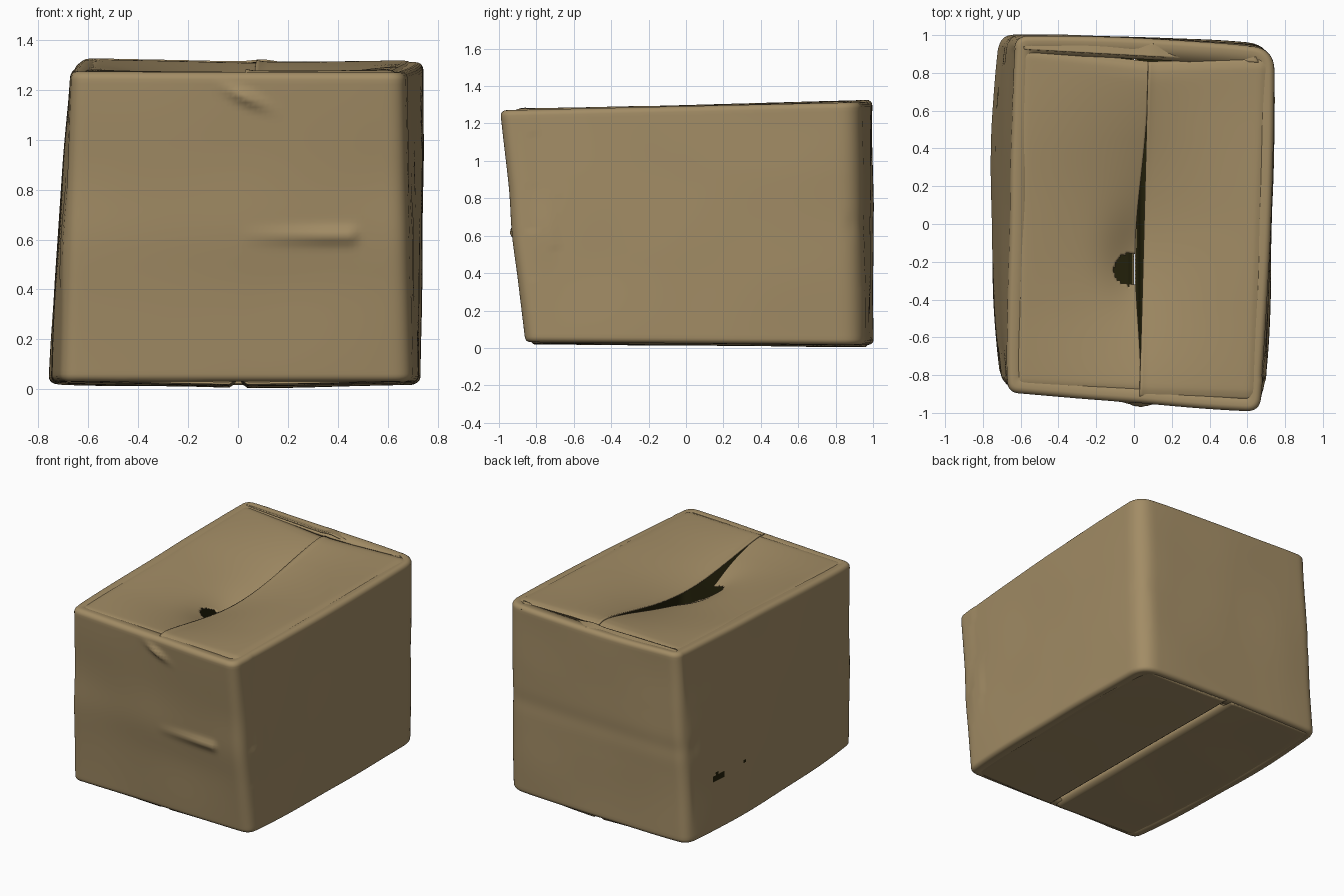
import bpy, bmesh, math
from mathutils import Vector, noise

if "Cube" in bpy.data.objects:
    bpy.data.objects.remove(bpy.data.objects["Cube"])


def material(name, rgb):
    m = bpy.data.materials.new(name)
    m.diffuse_color = (*rgb, 1)
    m.use_nodes = True
    m.node_tree.nodes["Principled BSDF"].inputs["Base Color"].default_value = m.diffuse_color
    return m


CARD = material("brown cardboard", (0.36, 0.262, 0.13))
DARK = material("dark inside", (0.016, 0.014, 0.003))


def lerp(a, b, t):
    return a + (b - a) * t


def gauss(d, w):
    return math.exp(-(d / w) ** 2)


def wobble(p, amount=0.005):
    return amount * noise.noise(Vector(p) * 2.2 + Vector((20, 20, 20)))


def finish(name, bm, thickness=0.012):
    me = bpy.data.meshes.new(name)
    bm.to_mesh(me)
    bm.free()
    me.materials.append(CARD)
    me.materials.append(DARK)
    ob = bpy.data.objects.new(name, me)
    bpy.context.collection.objects.link(ob)
    # cardboard thickness, dark on the inner side
    s = ob.modifiers.new("thickness", 'SOLIDIFY')
    s.thickness = thickness
    s.offset = -1
    s.material_offset = 1
    bpy.context.view_layer.objects.active = ob
    ob.select_set(True)
    bpy.ops.object.shade_smooth_by_angle(angle=math.radians(50))
    ob.select_set(False)


# --- walls: rounded, leaning plan outlines stacked from bottom to top ---
BOTTOM = [(-0.69, -0.825), (0.69, -0.865), (0.715, 0.945), (-0.71, 0.995)]
TOP = [(-0.668, -0.89), (0.67, -0.998), (0.742, 0.93), (-0.63, 0.99)]
RADIUS = [0.06, 0.08, 0.12, 0.07]
SIGN = [(-1, -1), (1, -1), (1, 1), (-1, 1)]
SEG, ARC, LEVELS = 60, 8, 64


def base_z(y):
    return lerp(0.032, 0.016, (y + 1) / 2)


def top_z(x, y):
    back = (y + 1) / 2
    return lerp(1.27, 1.315, back) + 0.012 * back * gauss(x + 0.6, 0.3)


def bulge(s):
    return max(0, 1 - abs(s) ** 3)


def wall_ring(t, inset, drop):
    cs = [Vector(b).lerp(Vector(a), t) - inset * Vector(s)
          for b, a, s in zip(BOTTOM, TOP, SIGN)]
    rs = [max(r - inset, 0.01) for r in RADIUS]
    pts = []
    for i in range(4):
        c, n, p = cs[i], cs[(i + 1) % 4], cs[i - 1]
        a = c + (p - c).normalized() * rs[i]
        b = c + (n - c).normalized() * rs[i]
        e = n + (c - n).normalized() * rs[(i + 1) % 4]
        for k in range(ARC):
            u = k / ARC
            pts.append(a * (1 - u) ** 2 + c * 2 * u * (1 - u) + b * u * u)
        pts += [b.lerp(e, k / SEG) for k in range(SEG)]
    out = []
    for x, y in pts:
        z = lerp(base_z(y), top_z(x, y), t) + drop
        w = wobble((x, y, z), 0.007)
        if y > 0.85:
            # faint dent around the back
            w -= 0.004 * gauss(z - 0.66, 0.06)
        if y < -0.7 and inset < 0.02:
            # long pinched crease and small torn fold on the front
            ramp = max(0, min(1, x / 0.35)) * (1 if x < 0.45 else gauss(x - 0.45, 0.025))
            w += 0.022 * ramp * gauss(z - 0.615, 0.03)
            w += 0.006 * gauss(z - 0.62, 0.15)
            d = z - (1.17 - 0.45 * (x - 0.03))
            w += 0.028 * gauss(d, 0.024) * gauss(x - 0.03, 0.07)
        # side and back walls belly outwards between their corners
        s = (y - 0.03) / 0.95
        push = lerp(0.055, 0.012, t * t) if x < 0 else lerp(0.028, 0.018, t)
        x += math.copysign(push, x) * bulge(s) * min(1, abs(x) / 0.6)
        if y > 0.8:
            y += 0.022 * bulge(x / 0.72)
        side = Vector((0, -1)) if y < -0.82 else Vector((0, 1)) if y > 0.93 else Vector((math.copysign(1, x), 0))
        out.append((x + side.x * w, y + side.y * w, z))
    return out


R = 0.03
rows = [(0, 0.10, 0.004)]
for k in range(5):
    a = k / 5 * math.pi / 2
    rows.append((0, R * (1 - math.sin(a)), R * (1 - math.cos(a))))
for k in range(LEVELS + 1):
    rows.append((k / LEVELS, 0, lerp(R, -R, k / LEVELS)))
for k in range(1, 6):
    a = k / 5 * math.pi / 2
    rows.append((1, R * (1 - math.cos(a)), R * (math.sin(a) - 1)))
rows.append((1, 0.11, -0.008))

bm = bmesh.new()
rings = [[bm.verts.new(p) for p in wall_ring(*r)] for r in rows]
n = len(rings[0])
for lo, hi in zip(rings, rings[1:]):
    for j in range(n):
        k = (j + 1) % n
        f = bm.faces.new((lo[j], lo[k], hi[k], hi[j]))
        # small worn holes low on the left wall
        c = f.calc_center_median()
        if c.x < -0.6:
            if ((c.y - 0.67) / 0.05) ** 2 + ((c.z - 0.38) / 0.028) ** 2 < 1 or \
                    ((c.y - 0.4) / 0.02) ** 2 + ((c.z - 0.38) / 0.012) ** 2 < 1:
                f.material_index = 1
finish("box_walls", bm)


# --- flaps: bilinear sheets shaped by a height function ---
def flap(name, corners, height, up=True, hole=None, bend=None, nx=40, ny=90):
    fo, fi, bi, bo = [Vector(c) for c in corners]  # front outer/inner, back inner/outer
    bm = bmesh.new()
    g = []
    for j in range(ny + 1):
        v = j / ny
        row = []
        for i in range(nx + 1):
            u = i / nx
            p = fo.lerp(bo, v).lerp(fi.lerp(bi, v), u)
            x = p.x + (bend(u, v) if bend else 0)
            row.append(bm.verts.new((x, p.y, height(x, p.y, u, v) + wobble((x, p.y, 5)))))
        g.append(row)
    flip = (fi.x < fo.x) == up
    for j in range(ny):
        for i in range(nx):
            q = [g[j][i], g[j][i + 1], g[j + 1][i + 1], g[j + 1][i]]
            f = bm.faces.new(q[::-1] if flip else q)
            if hole and hole(f.calc_center_median()):
                bm.faces.remove(f)
    finish(name, bm, 0.01)


def curl(u, v):
    # ends and hinge side roll down into the rim
    return -0.014 * (gauss(u, 0.04) + gauss(v, 0.015) + gauss(1 - v, 0.015))


def sag(v, power):
    return math.sin(math.pi * max(0, min(1, (v - 0.03) / 0.92))) ** power


def left_top(x, y, u, v):
    pit = 0.05 * gauss(x, 0.14) * gauss(y + 0.2, 0.22)
    return top_z(x, y) + curl(u, v) - u ** 1.4 * (0.12 * sag(v, 1.3) + 0.015 * sag(v, 3)) - pit


def right_top(x, y, u, v):
    return top_z(x, y) + 0.006 + curl(u, v) - 0.11 * u ** 1.6 * sag(v, 1.3) + 0.006 * gauss(1 - u, 0.03)


def bite(c):
    r = ((c.y + 0.24) / 0.085) ** 2
    return r + ((c.x + 0.02) / 0.085) ** 2 < 1 or (r < 1 and c.x > -0.02)


flap("top_flap_left", [(-0.64, -0.87), (0.045, -0.905), (0.085, 0.86), (-0.61, 0.94)], left_top,
     bend=lambda u, v: -0.055 * u ** 4 * gauss(v - 0.44, 0.3), hole=bite, nx=60, ny=130)
flap("top_flap_right", [(0.645, -0.935), (0.03, -0.92), (0.076, 0.86), (0.715, 0.88)], right_top)


# --- end flap lip standing slightly proud behind the top flaps ---
def back_lip(x, y, u, v):
    return top_z(x, y) + 0.002 + 0.01 * gauss(x - 0.1, 0.06) - 0.022 * gauss(x - 0.42, 0.15) - 0.012 * v


flap("back_lip", [(-0.58, 0.925), (0.66, 0.855), (0.62, 0.94), (-0.6, 0.98)], back_lip, nx=50, ny=8)


# --- bottom flaps meeting at a rolled seam ---
def bottom(x, y, u, v):
    return base_z(y) - 0.012 * u + 0.035 * gauss(1 - u, 0.025) + 0.006 * gauss(u, 0.03)


flap("bottom_flap_left", [(-0.67, -0.79), (0.0, -0.81), (0.0, 0.965), (-0.68, 0.97)], bottom, up=False,
     bend=lambda u, v: -0.04 * (1 - u) * bulge(2 * v - 1))
flap("bottom_flap_right", [(0.66, -0.83), (0.004, -0.81), (0.004, 0.965), (0.67, 0.915)], bottom, up=False,
     bend=lambda u, v: 0.02 * (1 - u) * bulge(2 * v - 1))
